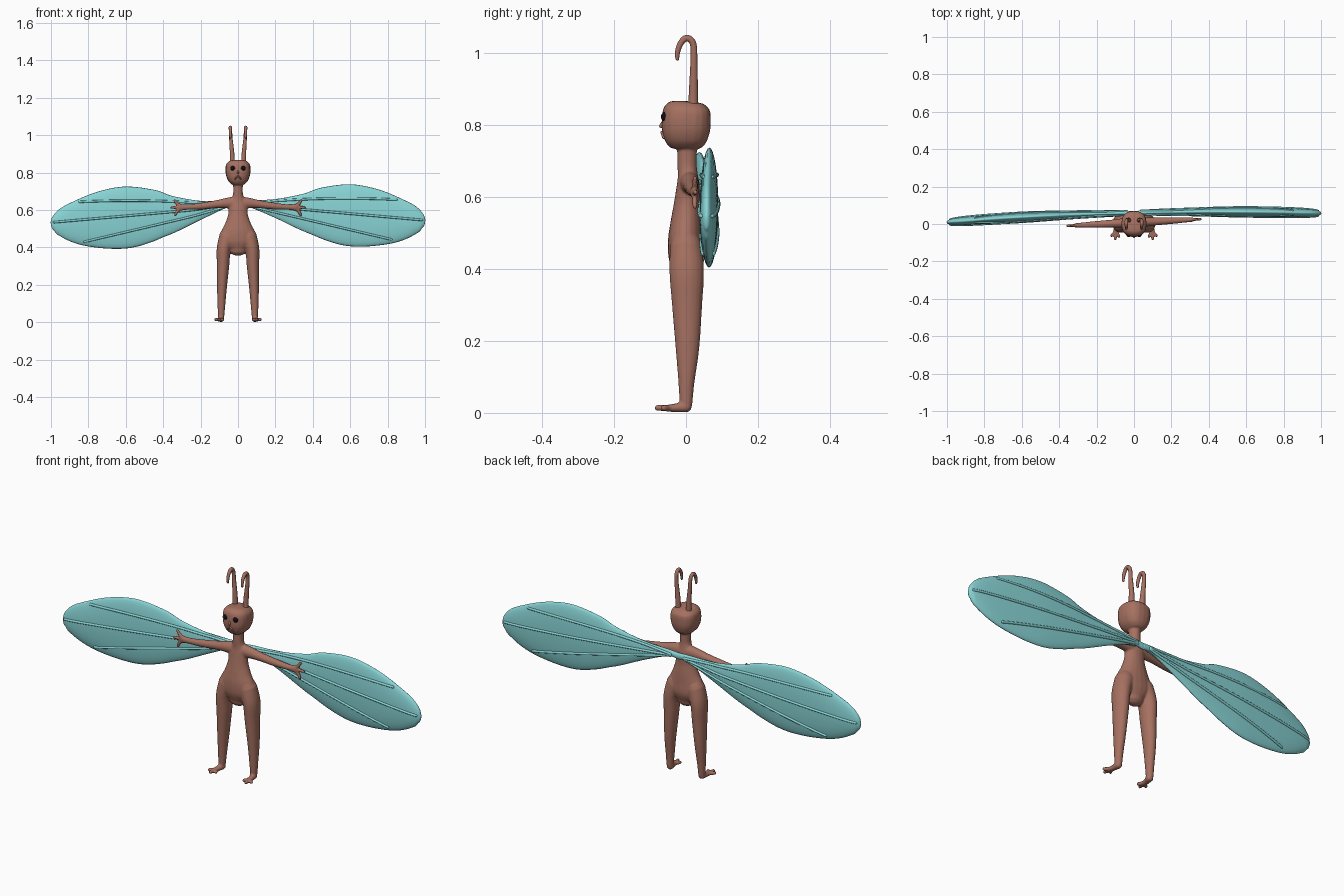
import bpy, bmesh, math
from mathutils import Vector

cube = bpy.data.objects.get("Cube")
if cube:
    bpy.data.objects.remove(cube, do_unlink=True)

X, Y = Vector((1, 0, 0)), Vector((0, 1, 0))


def material(name, rgb):
    m = bpy.data.materials.new(name)
    m.use_nodes = True
    m.diffuse_color = (*rgb, 1)
    m.node_tree.nodes["Principled BSDF"].inputs["Base Color"].default_value = (*rgb, 1)
    return m


skin = material("brown skin", (0.38, 0.165, 0.12))
teal = material("teal wing", (0.25, 0.66, 0.67))
black = material("black eye", (0.005, 0.005, 0.006))


def spline(rows, steps=6):
    """Catmull-Rom through rows of numbers."""
    out = []
    for i in range(len(rows) - 1):
        quad = [rows[max(i - 1, 0)], rows[i], rows[i + 1], rows[min(i + 2, len(rows) - 1)]]
        for k in range(steps):
            t = k / steps
            out.append([0.5 * (2 * b + (c - a) * t + (2 * a - 5 * b + 4 * c - d) * t * t
                               + (3 * b - a - 3 * c + d) * t ** 3) for a, b, c, d in zip(*quad)])
    return out + [list(rows[-1])]


def loft(bm, rows, ref=Y, sides=20, power=1.0, dome=1.0, steps=6):
    """Tube through rows (x, y, z, radius across ref, radius along ref) with domed ends."""
    rows = spline(rows, steps)
    pts = [Vector(r[:3]) for r in rows]
    rings = []
    for i, r in enumerate(rows):
        t = (pts[min(i + 1, len(pts) - 1)] - pts[max(i - 1, 0)]).normalized()
        rings.append((pts[i], t, r[3], r[4]))

    def cap(ring, sign):
        p, t, a, b = ring
        return [(p + t * sign * dome * min(a, b) * math.sin(w), t, a * math.cos(w), b * math.cos(w))
                for w in (0.5, 1.0, 1.4)]
    if dome:
        rings = cap(rings[0], -1)[::-1] + rings + cap(rings[-1], 1)
    loops = []
    for p, t, a, b in rings:
        u = ref.cross(t).normalized()
        v = t.cross(u)
        loop = []
        for k in range(sides):
            w = math.tau * k / sides
            c, s = math.cos(w), math.sin(w)
            loop.append(bm.verts.new(p + u * a * math.copysign(abs(c) ** power, c)
                                     + v * b * math.copysign(abs(s) ** power, s)))
        loops.append(loop)
    for l0, l1 in zip(loops, loops[1:]):
        for k in range(sides):
            j = (k + 1) % sides
            bm.faces.new((l0[k], l0[j], l1[j], l1[k]))
    bm.faces.new(loops[0][::-1])
    bm.faces.new(loops[-1])


def finish(bm, name, mat):
    bmesh.ops.recalc_face_normals(bm, faces=bm.faces)
    for f in bm.faces:
        f.smooth = True
    mesh = bpy.data.meshes.new(name)
    bm.to_mesh(mesh)
    bm.free()
    mesh.materials.append(mat)
    ob = bpy.data.objects.new(name, mesh)
    bpy.context.collection.objects.link(ob)
    return ob


# Body: torso, neck and head
bm = bmesh.new()
loft(bm, [(0, 0, .39, .05, .035), (0, 0, .43, .095, .048), (0, -.002, .48, .092, .048),
          (0, 0, .53, .068, .043), (0, .002, .58, .052, .036), (0, .006, .63, .05, .032),
          (0, .005, .66, .036, .028), (0, .003, .69, .026, .027), (0, .003, .76, .027, .028)])
loft(bm, [(0, 0, .738, .035, .045), (0, 0, .755, .052, .058), (0, 0, .785, .064, .067),
          (0, .001, .82, .067, .068), (0, .002, .845, .063, .064), (0, .003, .859, .05, .052)],
     power=0.8, dome=.15)

for s in (-1, 1):
    # Legs and feet with three toes
    loft(bm, [(s * .055, 0, .46, .045, .045), (s * .076, .002, .39, .038, .048),
              (s * .08, .003, .3, .033, .042), (s * .086, .004, .18, .026, .033),
              (s * .089, .001, .08, .02, .022), (s * .09, 0, .025, .016, .018)])
    loft(bm, [(s * .09, 0, .017, .016, .017), (s * .095, -.03, .014, .012, .014),
              (s * .097, -.05, .013, .01, .017)], ref=X)
    for tx, ty in ((.08, -.066), (.101, -.08), (.12, -.062)):
        loft(bm, [(s * .096, -.04, .013, .009, .009), (s * tx, ty, .014, .009, .008)], ref=X, sides=12)
    # Arms and hands with three fingers, swung slightly off the side axis

    def arm_y(x):
        return .008 + .05 * s * x
    loft(bm, [(s * x, arm_y(x), z, a, b) for x, z, a, b in
              ((.015, .637, .036, .028), (.06, .637, .028, .025), (.12, .63, .021, .021),
               (.2, .62, .018, .018), (.27, .615, .014, .014), (.31, .614, .019, .012))])
    for fx, fz in ((.338, .652), (.356, .613), (.335, .573)):
        mid = (.614 + fz) / 2
        loft(bm, [(s * .3, arm_y(.3), .614, .011, .009), (s * .325, arm_y(.325), mid, .009, .008),
                  (s * fx, arm_y(fx), fz, .007, .007)], sides=12)
body = finish(bm, "body", skin)
fuse = body.modifiers.new("fuse", "REMESH")
fuse.mode = "VOXEL"
fuse.voxel_size = .004
fuse.use_smooth_shade = True
blend = body.modifiers.new("blend", "SMOOTH")
blend.factor = .5
blend.iterations = 5

# Face: frowning mouth and small nose
bm = bmesh.new()
loft(bm, [(-.014, -.062, .765, .004, .004), (-.008, -.066, .776, .004, .004), (0, -.067, .78, .004, .004),
          (.008, -.066, .776, .004, .004), (.014, -.062, .765, .004, .004)], sides=10)
finish(bm, "mouth", skin)
bm = bmesh.new()
loft(bm, [(0, -.066, .808, .004, .003), (0, -.069, .797, .005, .006)], sides=10)
finish(bm, "nose", skin)

# Wing half-profile: distance out, centre height, half height, half thickness
wing_rows = [(.0, .63, .016, .01), (.06, .633, .018, .011), (.2, .61, .05, .015), (.35, .59, .1, .019),
             (.45, .585, .137, .022), (.58, .574, .164, .025), (.7, .562, .158, .025), (.82, .549, .131, .024),
             (.92, .542, .092, .021), (.975, .534, .054, .016), (.994, .53, .024, .009)]
# Vein height as a quadratic in distance out, and how far out it ends
veins = [(.63, .11, -.095, .86), (.633, -.088, 0, .985), (.635, -.235, 0, .84)]

for s, side in ((-1, "right"), (1, "left")):
    # Eyes
    bm = bmesh.new()
    bmesh.ops.create_uvsphere(bm, u_segments=20, v_segments=12, radius=.014)
    bmesh.ops.translate(bm, vec=(s * .027, -.056, .823), verts=bm.verts)
    finish(bm, side + "_eye", black)

    # Antennae hooking forward
    bm = bmesh.new()
    loft(bm, [(s * x, y, z, r, r) for x, y, z, r in
              ((.03, .02, .85, .014), (.032, .021, .91, .012), (.038, .022, .98, .0095),
               (.04, .021, 1.02, .009), (.041, .012, 1.038, .009), (.041, -.003, 1.04, .009),
               (.041, -.017, 1.023, .008), (.041, -.024, 1.0, .007), (.041, -.024, .984, .005))],
         ref=X, sides=14)
    finish(bm, side + "_antenna", skin)

    # Wings
    drop = .012 if s < 0 else 0

    def place(x, y, z):
        w = s * x
        return w, .06 + .024 * w - .027 * w * w + y, z - drop * min(1, x * 4)
    bm = bmesh.new()
    loft(bm, [(*place(x, 0, z), h, t) for x, z, h, t in wing_rows], sides=32, dome=.6)
    finish(bm, side + "_wing", teal)

    # Raised veins on both wing surfaces
    bm = bmesh.new()
    for c0, c1, c2, end in veins:
        for face in (-1, 1):
            path = []
            for x, zc, h, t in spline(wing_rows, 4):
                if .03 < x <= end:
                    z = c0 + c1 * x + c2 * x * x
                    f = (z - zc) / h
                    path.append((*place(x, face * t * math.sqrt(max(.12, 1 - f * f)), z), .006, .006))
            loft(bm, path, sides=10, steps=2)
    finish(bm, side + "_wing_veins", teal)
